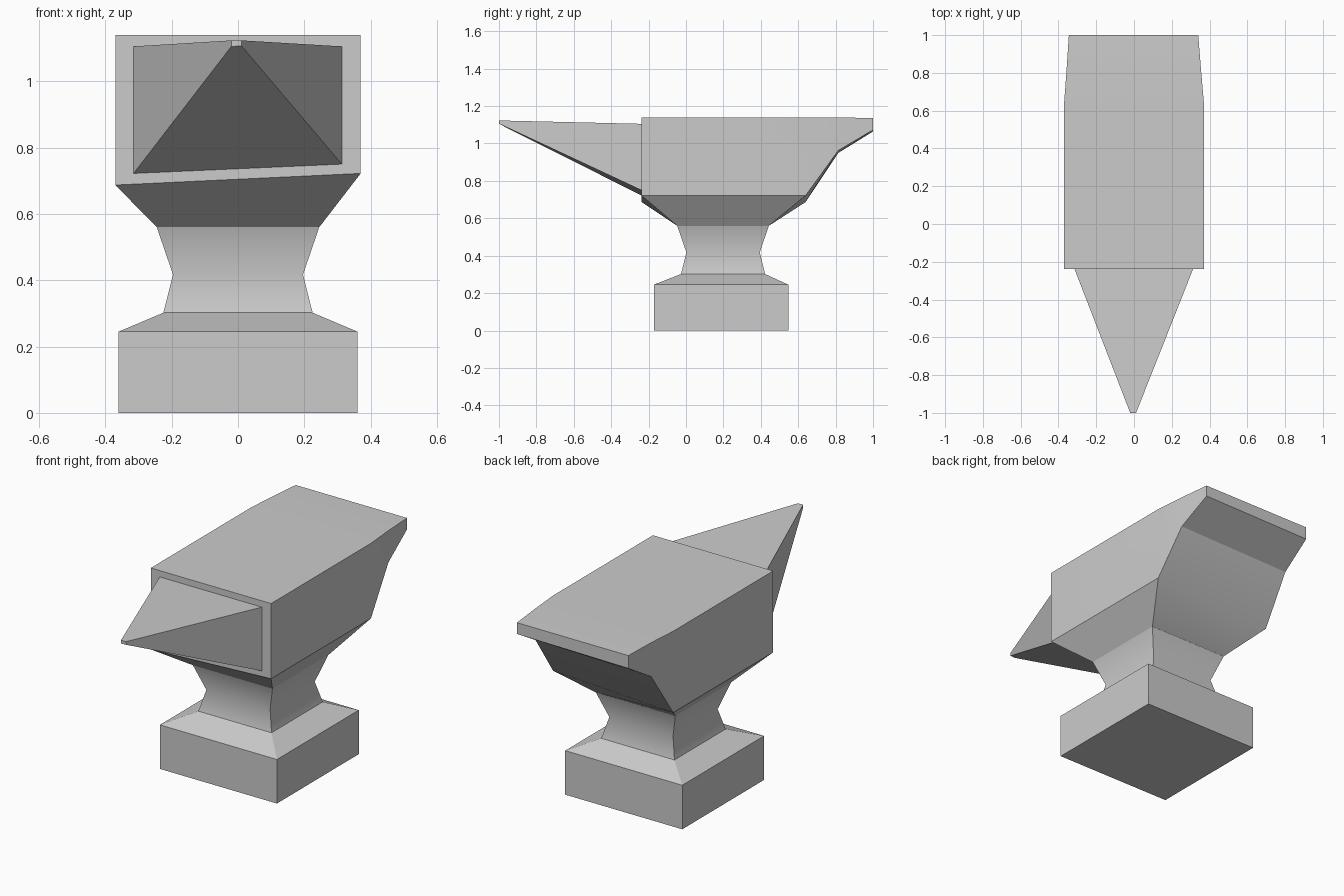
import bpy
import bmesh

cube = bpy.data.objects.get("Cube")
if cube:
    bpy.data.objects.remove(cube, do_unlink=True)

# Plain grey metal
METAL = (0.6, 0.6, 0.6, 1.0)
metal = bpy.data.materials.new("grey_metal")
metal.use_nodes = True
metal.diffuse_color = METAL
metal.node_tree.nodes["Principled BSDF"].inputs["Base Color"].default_value = METAL


def level(z, half_x, y0, y1):
    """Horizontal rectangle; z may be one height or (right, left) heights."""
    zr, zl = z if isinstance(z, tuple) else (z, z)
    return [(-half_x, y0, zr), (half_x, y0, zl), (half_x, y1, zl), (-half_x, y1, zr)]


def section(y, x0, x1, low_right, low_left, top):
    """Upright four-sided section across the length."""
    return [(x0, y, low_right), (x1, y, low_left), (x1, y, top), (x0, y, top)]


def loft(bm, rings, cap_start=False, cap_end=False):
    loops = [[bm.verts.new(p) for p in ring] for ring in rings]
    for a, b in zip(loops, loops[1:]):
        for i in range(4):
            j = (i + 1) % 4
            bm.faces.new((a[i], a[j], b[j], b[i]))
    if cap_start:
        bm.faces.new(loops[0][::-1])
    if cap_end:
        bm.faces.new(loops[-1])


def finish(name, bm, soft=lambda mid: False):
    """Make the object; only edges accepted by soft are shaded smooth."""
    bmesh.ops.recalc_face_normals(bm, faces=bm.faces)
    for f in bm.faces:
        f.smooth = True
    for e in bm.edges:
        e.smooth = soft((e.verts[0].co + e.verts[1].co) / 2)
    mesh = bpy.data.meshes.new(name)
    bm.to_mesh(mesh)
    bm.free()
    mesh.materials.append(metal)
    obj = bpy.data.objects.new(name, mesh)
    bpy.context.collection.objects.link(obj)


# Square foot with a sloped shoulder
bm = bmesh.new()
foot_top = level(0.302, 0.225, -0.027, 0.423)
loft(bm, [level(0, 0.36, -0.172, 0.547), level(0.245, 0.36, -0.172, 0.547), foot_top],
     cap_start=True)
finish("foot", bm)

# Pinched waist, smooth across its middle
bm = bmesh.new()
waist_top = level(0.56, 0.245, -0.047, 0.443)
loft(bm, [foot_top, level(0.417, 0.196, 0.002, 0.394), waist_top])
finish("waist", bm, lambda m: abs(m.z - 0.417) < 0.01)

# Body with its flared underside and stepped heel
bm = bmesh.new()
loft(bm, [section(-0.238, -0.37, 0.37, 0.687, 0.722, 1.14),
          section(0.64, -0.37, 0.37, 0.687, 0.722, 1.14),
          section(0.815, -0.357, 0.355, 0.95, 0.963, 1.14),
          section(1.0, -0.345, 0.34, 1.064, 1.072, 1.135)],
     cap_start=True, cap_end=True)
loft(bm, [waist_top, level((0.687, 0.722), 0.37, -0.238, 0.64)])
bmesh.ops.remove_doubles(bm, verts=bm.verts, dist=0.0005)
# Open the hidden floor where the flare meets the body
floor = [f for f in bm.faces
         if all(0.6 < v.co.z < 0.8 for v in f.verts)]
bmesh.ops.delete(bm, geom=floor, context="FACES_ONLY")


def body_soft(m):
    heel_bend = abs(m.y - 0.64) < 0.01 and abs(m.x) < 0.1 and m.z < 1
    side_bend = 0.6 < m.y < 0.9 and abs(m.x) > 0.3 and 0.85 < m.z < 1.1
    top_bend = 0.6 < m.y < 0.9 and abs(m.x) < 0.1 and m.z > 1.1
    return heel_bend or top_bend or (side_bend and (abs(m.y - 0.64) < 0.01 or abs(m.y - 0.815) < 0.01))


finish("body", bm, body_soft)

# Pointed horn
bm = bmesh.new()
loft(bm, [section(-0.238, -0.315, 0.313, 0.722, 0.75, 1.105),
          section(-1.0, -0.02, 0.011, 1.105, 1.106, 1.123)], cap_end=True)
finish("horn", bm)
